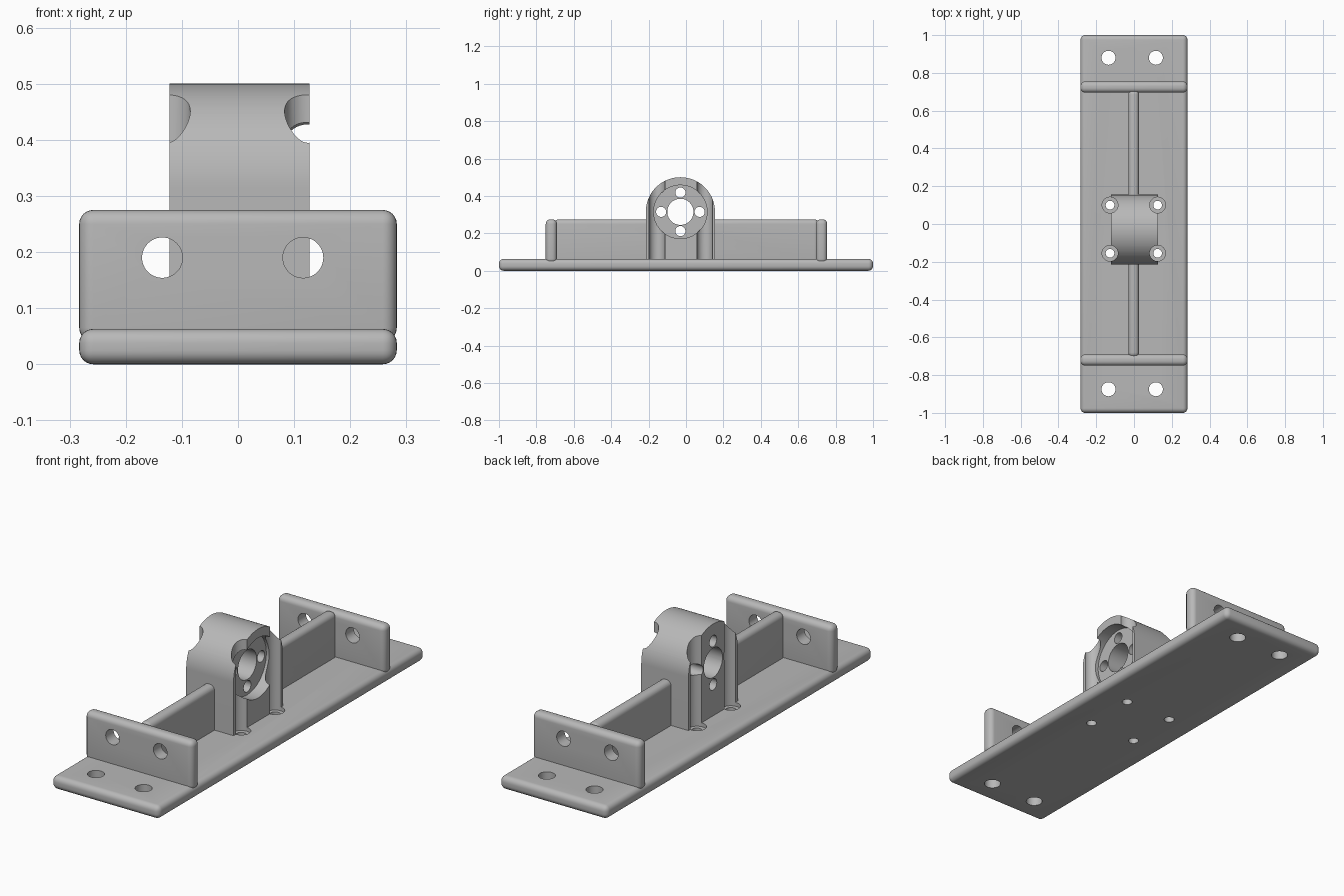
import bpy
import math
from mathutils import Matrix

if "Cube" in bpy.data.objects:
    bpy.data.objects.remove(bpy.data.objects["Cube"], do_unlink=True)

grey = bpy.data.materials.new("light_grey")
grey.use_nodes = True
colour = (0.48, 0.48, 0.48, 1)
grey.diffuse_color = colour
grey.node_tree.nodes["Principled BSDF"].inputs["Base Color"].default_value = colour


def activate(obj):
    bpy.ops.object.select_all(action='DESELECT')
    obj.select_set(True)
    bpy.context.view_layer.objects.active = obj


def apply_modifier(obj, mod):
    activate(obj)
    bpy.ops.object.modifier_apply(modifier=mod.name)


def rounded_box(name, low, high, radius=0):
    """Box between two corners with softly rounded edges."""
    bpy.ops.mesh.primitive_cube_add(size=1)
    obj = bpy.context.object
    obj.name = name
    size = [b - a for a, b in zip(low, high)]
    mid = [(a + b) / 2 for a, b in zip(low, high)]
    obj.data.transform(Matrix.Translation(mid) @ Matrix.Diagonal((*size, 1)))
    obj.data.materials.append(grey)
    if radius:
        bevel = obj.modifiers.new("round", 'BEVEL')
        bevel.width = radius
        bevel.segments = 6
        apply_modifier(obj, bevel)
    return obj


def cylinder(name, axis, centre, radius, length, sides=48):
    bpy.ops.mesh.primitive_cylinder_add(vertices=sides, radius=radius, depth=length)
    obj = bpy.context.object
    obj.name = name
    turn = {'X': Matrix.Rotation(math.pi / 2, 4, 'Y'),
            'Y': Matrix.Rotation(math.pi / 2, 4, 'X'),
            'Z': Matrix.Identity(4)}[axis]
    obj.data.transform(Matrix.Translation(centre) @ turn)
    obj.data.materials.append(grey)
    return obj


def combine(obj, tool, operation='DIFFERENCE'):
    tool.hide_render = True
    mod = obj.modifiers.new("combine", 'BOOLEAN')
    mod.operation = operation
    mod.solver = 'EXACT'
    mod.object = tool
    apply_modifier(obj, mod)
    bpy.data.objects.remove(tool, do_unlink=True)


def drill(obj, axis, centre, radius, length):
    combine(obj, cylinder("drill", axis, centre, radius, length))


# Main parts
SOFT = 0.025
base = rounded_box("base_plate", (-0.283, -1, 0), (0.283, 1, 0.063), SOFT)
front = rounded_box("front_upright", (-0.283, -0.75, 0.04), (0.283, -0.69, 0.275), SOFT)
back = rounded_box("back_upright", (-0.283, 0.695, 0.04), (0.283, 0.755, 0.275), SOFT)
rib = rounded_box("centre_rib", (-0.03, -0.705, 0.03), (0.027, 0.71, 0.275), SOFT)

# Arched bearing housing
CY, CZ, R = -0.03, 0.315, 0.185
X0, X1 = -0.122, 0.127
housing = rounded_box("bearing_housing", (X0, CY - R, 0.055), (X1, CY + R, CZ))
arch = cylinder("arch", 'X', ((X0 + X1) / 2, CY, CZ), R, X1 - X0, 128)
combine(housing, arch, 'UNION')

# Mounting holes in the base ends and uprights
for x in (-0.135, 0.116):
    for y in (-0.875, 0.88):
        drill(base, 'Z', (x, y, 0.03), 0.037, 0.3)
    drill(front, 'Y', (x, -0.72, 0.19), 0.036, 0.3)
    drill(back, 'Y', (x, 0.725, 0.19), 0.036, 0.3)

# Shallow seat on one side, central bore and ring of screw holes
drill(housing, 'X', (0.17, CY, CZ), 0.143, 0.2)
for part in (housing, rib):
    drill(part, 'X', (0, CY, CZ), 0.07, 0.8)
    drill(part, 'X', (0, CY, CZ - 0.103), 0.027, 0.8)
drill(housing, 'X', (0, CY, CZ + 0.103), 0.027, 0.8)
for side in (-1, 1):
    drill(housing, 'X', (0, CY + side * 0.103, CZ), 0.027, 0.8)

# Vertical bolt slots with counterbored holes in the base
for x in (-0.127, 0.125):
    for y in (-0.155, 0.1):
        drill(housing, 'Z', (x, y, 0.345), 0.042, 0.6)
        drill(base, 'Z', (x, y, 0.345), 0.042, 0.6)
        drill(base, 'Z', (x, y, 0.03), 0.023, 0.3)

for part in (base, front, back, rib, housing):
    activate(part)
    bpy.ops.object.shade_smooth_by_angle(angle=math.radians(30))
